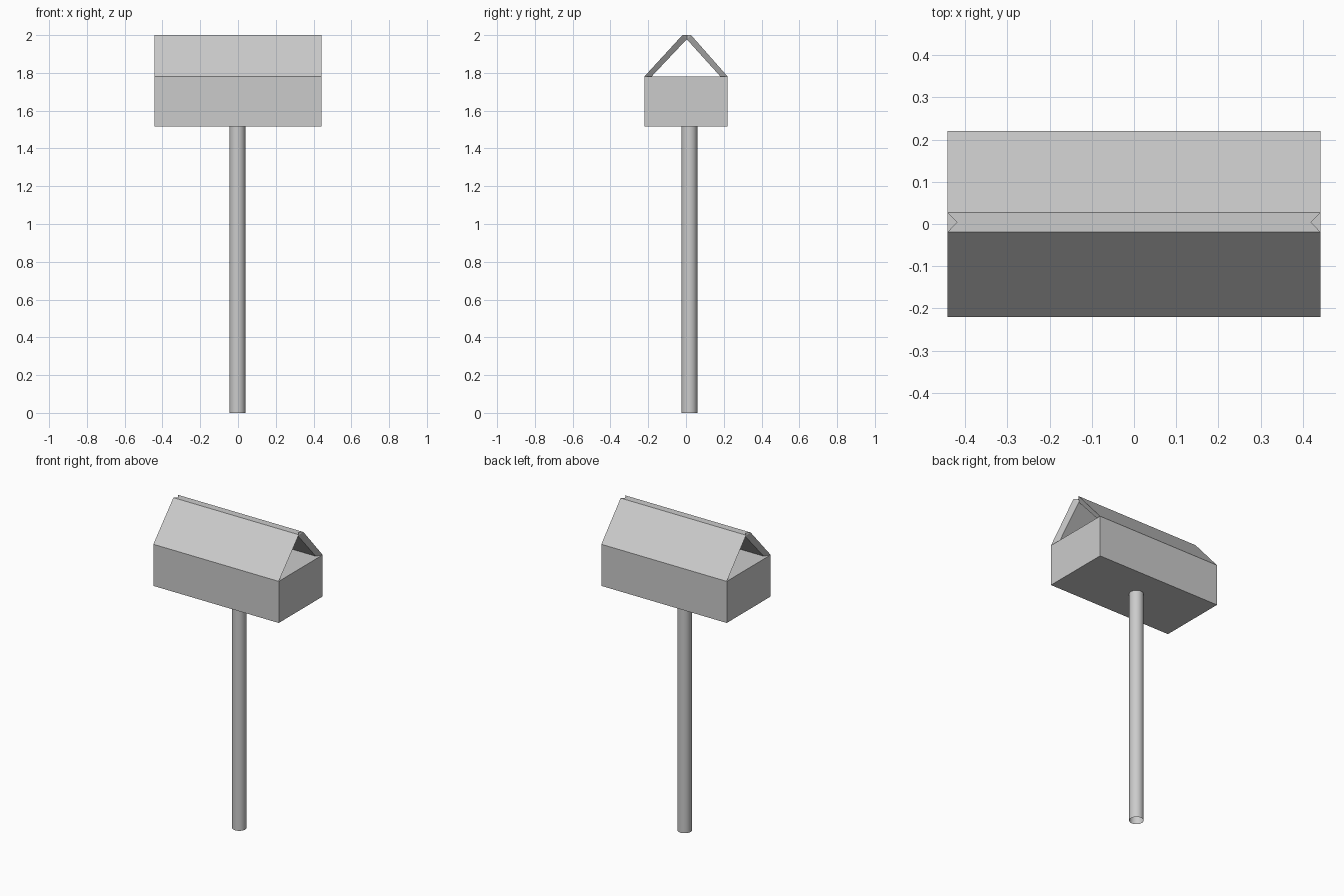
import bpy, bmesh

if "Cube" in bpy.data.objects:
    bpy.data.objects.remove(bpy.data.objects["Cube"])

def make_object(name, bm):
    bmesh.ops.recalc_face_normals(bm, faces=bm.faces)
    mesh = bpy.data.meshes.new(name)
    bm.to_mesh(mesh)
    bm.free()
    obj = bpy.data.objects.new(name, mesh)
    bpy.context.collection.objects.link(obj)
    return obj

# Box body
BOTTOM, EAVE, TOP = 1.515, 1.78, 2.0
bm = bmesh.new()
bmesh.ops.create_cube(bm, size=1)
for v in bm.verts:
    v.co.x *= 0.884
    v.co.y *= 0.442
    v.co.z = BOTTOM if v.co.z < 0 else EAVE
make_object("box_body", bm)

# Open gable roof: (half length, y, z), outer edge then inner edge,
# the inner edge set back so the gable ends are bevelled and the ridge notched
outer = [(0.442, -0.221, EAVE), (0.442, -0.019, TOP), (0.42, 0.004, TOP),
         (0.442, 0.027, TOP), (0.442, 0.221, EAVE)]
inner = [(0.42, -0.183, EAVE), (0.42, 0.004, 1.978), (0.42, 0.183, EAVE)]
bm = bmesh.new()
def pair(p):
    return [bm.verts.new((s * p[0], p[1], p[2])) for s in (-1, 1)]
o = [pair(p) for p in outer]
i = [pair(p) for p in inner]
# front slope, rear slope, two undersides, eave undersides
for a, b in ((o[0], o[1]), (o[3], o[4]), (i[0], i[1]), (i[1], i[2]),
             (o[0], i[0]), (o[4], i[2])):
    bm.faces.new((a[0], a[1], b[1], b[0]))
# notched ridge
bm.faces.new((o[1][0], o[1][1], o[2][1], o[3][1], o[3][0], o[2][0]))
# bevelled gable ends
for s in (0, 1):
    bm.faces.new((o[0][s], o[1][s], i[1][s], i[0][s]))
    bm.faces.new((o[4][s], o[3][s], i[1][s], i[2][s]))
    bm.faces.new((o[1][s], o[2][s], i[1][s]))
    bm.faces.new((o[3][s], o[2][s], i[1][s]))
make_object("roof", bm)

# Post, an open tube slightly behind centre
bpy.ops.mesh.primitive_cylinder_add(vertices=32, radius=0.042, depth=BOTTOM,
                                    end_fill_type='NOTHING',
                                    location=(-0.003, 0.018, BOTTOM / 2))
post = bpy.context.object
post.name = "post"
bpy.ops.object.shade_smooth_by_angle()
